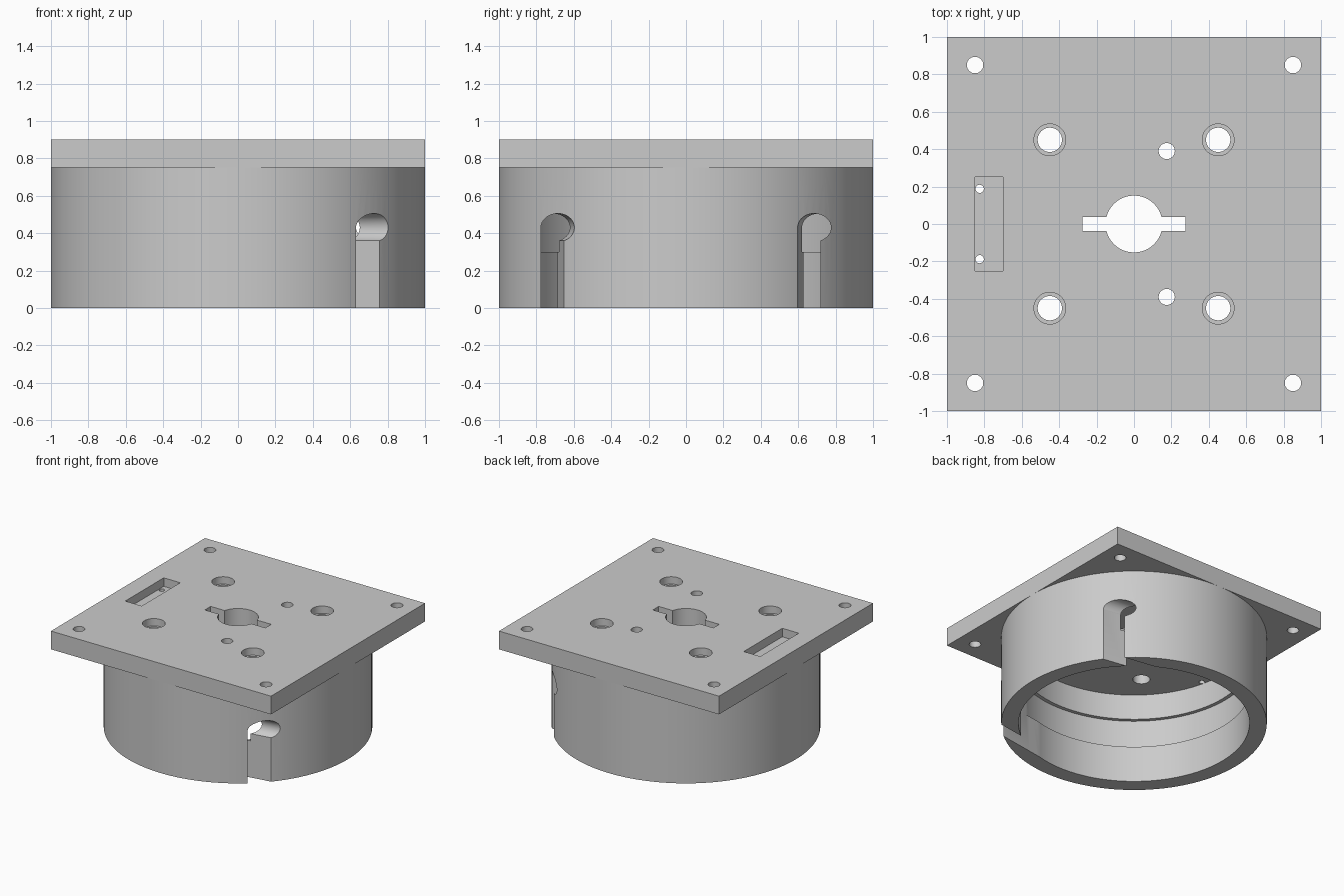
import bpy, bmesh, math
from mathutils import Matrix, Vector

cube = bpy.data.objects.get("Cube")
if cube:
    bpy.data.objects.remove(cube, do_unlink=True)

grey = bpy.data.materials.new("plain_grey")
grey.use_nodes = True
GREY = (0.6, 0.6, 0.6, 1)
grey.diffuse_color = GREY
grey.node_tree.nodes["Principled BSDF"].inputs["Base Color"].default_value = GREY


def make_object(name, bm):
    bmesh.ops.recalc_face_normals(bm, faces=bm.faces)
    mesh = bpy.data.meshes.new(name)
    bm.to_mesh(mesh)
    bm.free()
    mesh.materials.append(grey)
    obj = bpy.data.objects.new(name, mesh)
    bpy.context.collection.objects.link(obj)
    return obj


def add_box(bm, x0, x1, y0, y1, z0, z1, turn=Matrix()):
    centre = Vector((x0 + x1, y0 + y1, z0 + z1)) / 2
    size = Matrix.Diagonal((x1 - x0, y1 - y0, z1 - z0, 1))
    bmesh.ops.create_cube(bm, size=1, matrix=turn @ Matrix.Translation(centre) @ size)


def add_cylinder(bm, radius, depth, matrix, segments=48):
    bmesh.ops.create_cone(bm, cap_ends=True, segments=segments, radius1=radius,
                          radius2=radius, depth=depth, matrix=matrix)


def add_hole(bm, x, y, radius, z0, z1):
    add_cylinder(bm, radius, z1 - z0, Matrix.Translation((x, y, (z0 + z1) / 2)))


def cut(target, bm):
    cutter = make_object("cutter", bm)
    cutter.hide_render = True
    mod = target.modifiers.new("cut", "BOOLEAN")
    mod.operation = "DIFFERENCE"
    mod.solver = "EXACT"
    mod.object = cutter
    bpy.context.view_layer.objects.active = target
    bpy.ops.object.modifier_apply(modifier=mod.name)
    bpy.data.objects.remove(cutter, do_unlink=True)


def smooth(obj):
    bpy.ops.object.select_all(action="DESELECT")
    obj.select_set(True)
    bpy.context.view_layer.objects.active = obj
    bpy.ops.object.shade_smooth_by_angle(angle=math.radians(25))


SIGNS = [(sx, sy) for sx in (-1, 1) for sy in (-1, 1)]
BASE, TOP = 0.75, 0.9

# Square mounting plate
bm = bmesh.new()
add_box(bm, -1, 1, -1, 1, BASE, TOP)
plate = make_object("mounting_plate", bm)

# Shallow pocket and screw counterbores
bm = bmesh.new()
add_box(bm, -0.85, -0.70, -0.25, 0.25, TOP - 0.07, 1)
for sx, sy in SIGNS:
    add_hole(bm, 0.45 * sx, 0.45 * sy, 0.085, TOP - 0.06, 1)
cut(plate, bm)

# Through holes
bm = bmesh.new()
add_hole(bm, 0, 0, 0.152, 0.6, 1)
for sx, sy in SIGNS:
    add_hole(bm, 0.85 * sx, 0.85 * sy, 0.044, 0.6, 1)
    add_hole(bm, 0.45 * sx, 0.45 * sy, 0.065, 0.6, 1)
for sy in (-1, 1):
    add_hole(bm, 0.175, 0.39 * sy, 0.043, 0.6, 1)
    add_hole(bm, -0.825, 0.188 * sy, 0.022, 0.6, 1)
cut(plate, bm)

# Key slot across the central hole
bm = bmesh.new()
add_box(bm, -0.275, 0.275, -0.038, 0.038, 0.6, 1)
cut(plate, bm)
smooth(plate)

# Round collar with an inner groove, lathed from its wall section
section = [(1, 0), (1, BASE), (0.87, BASE), (0.87, 0.54),
           (0.9, 0.54), (0.9, 0.3), (0.87, 0.3), (0.87, 0)]
bm = bmesh.new()
STEPS = 128
rings = []
for i in range(STEPS):
    a = math.tau * i / STEPS
    rings.append([bm.verts.new((r * math.cos(a), r * math.sin(a), z)) for r, z in section])
for i, ring in enumerate(rings):
    following = rings[(i + 1) % STEPS]
    for j in range(len(section)):
        k = (j + 1) % len(section)
        bm.faces.new((ring[j], following[j], following[k], ring[k]))
collar = make_object("collar", bm)

# Two keyhole slots: an open channel leading to a round seat
for side, channel in ((-1, (-0.865, -0.763)), (1, (0.715, 0.818))):
    turn = Matrix.Rotation(math.radians(-9 * side), 4, "Z")
    bm = bmesh.new()
    add_box(bm, 0, 1, *channel, -0.1, 0.43, turn)
    cut(collar, bm)
    bm = bmesh.new()
    seat = Matrix.Translation((0.5, 0.79 * side, 0.43)) @ Matrix.Rotation(math.pi / 2, 4, "Y")
    add_cylinder(bm, 0.075, 1, turn @ seat)
    cut(collar, bm)
smooth(collar)
